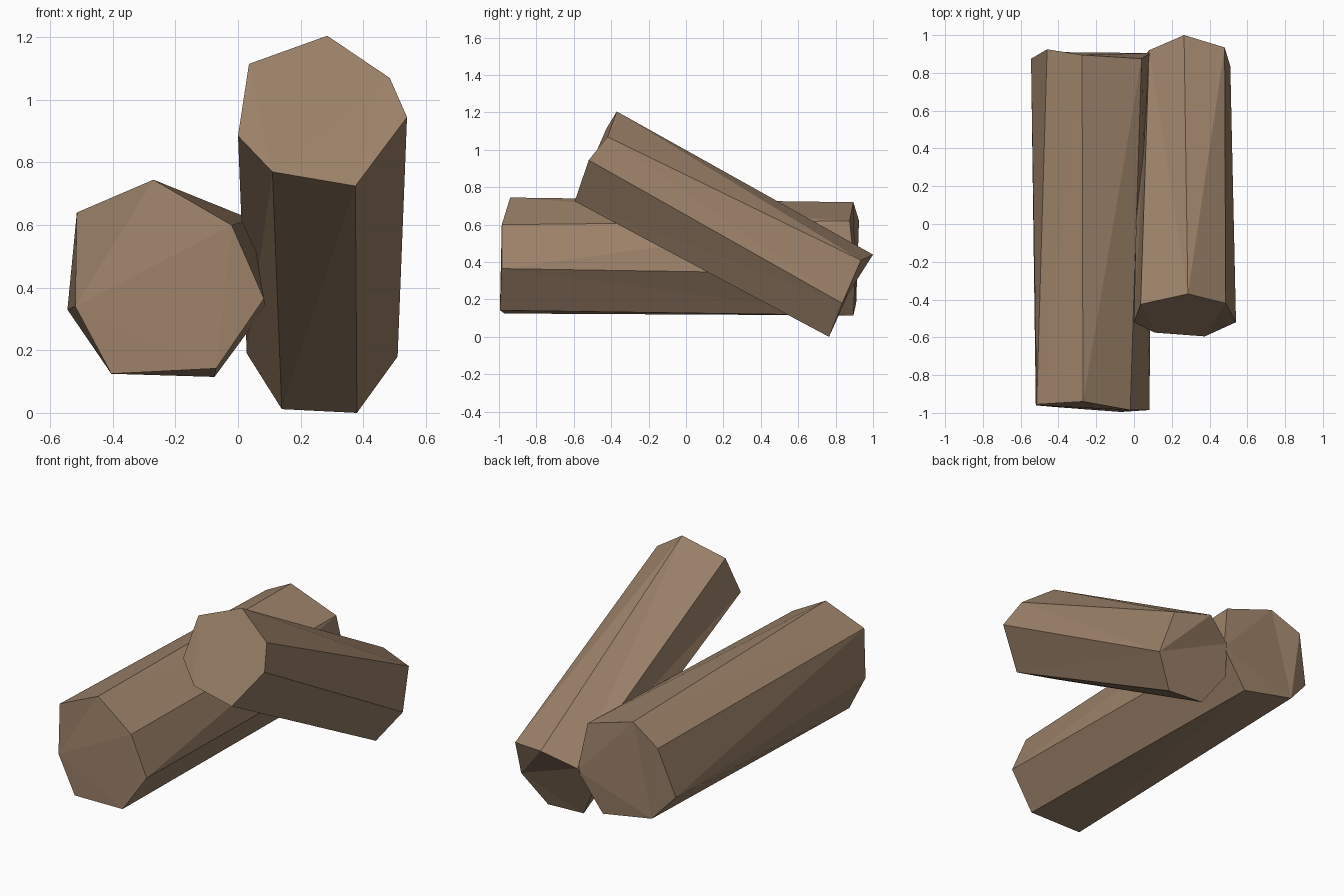
import bpy
import bmesh

default_cube = bpy.data.objects.get("Cube")
if default_cube:
    bpy.data.objects.remove(default_cube, do_unlink=True)

# One brown for both logs
wood = bpy.data.materials.new("brown_wood")
wood.use_nodes = True
wood.diffuse_color = (0.33, 0.22, 0.14, 1)
shader = next(n for n in wood.node_tree.nodes if n.type == "BSDF_PRINCIPLED")
shader.inputs["Base Color"].default_value = wood.diffuse_color
shader.inputs["Roughness"].default_value = 0.9


def make_log(name, front_ring, back_ring):
    """Loft a rough seven-sided log between two hewn end rings."""
    bm = bmesh.new()
    front = [bm.verts.new(p) for p in front_ring]
    back = [bm.verts.new(p) for p in back_ring]
    count = len(front)
    for i in range(count):
        j = (i + 1) % count
        bm.faces.new((front[i], front[j], back[j], back[i]))
    bm.faces.new(front)
    bm.faces.new(back)
    bmesh.ops.recalc_face_normals(bm, faces=bm.faces)
    # Split the slightly twisted faces into flat facets
    bmesh.ops.triangulate(bm, faces=bm.faces, quad_method="SHORT_EDGE")
    mesh = bpy.data.meshes.new(name)
    bm.to_mesh(mesh)
    bm.free()
    mesh.materials.append(wood)
    log = bpy.data.objects.new(name, mesh)
    bpy.context.collection.objects.link(log)
    return log


# Log lying flat; rings run clockwise from the top corner
make_log(
    "lying_log",
    [(-.27, -.94, .745), (-.02, -.985, .6), (.083, -.985, .365),
     (-.07, -.995, .142), (-.405, -.97, .125), (-.52, -.96, .34),
     (-.515, -.955, .64)],
    [(-.275, .895, .72), (.04, .875, .62), (.087, .905, .335),
     (-.075, .895, .115), (-.41, .91, .18), (-.545, .875, .33),
     (-.46, .925, .62)],
)

# Log leaning beside it, raised at the front
make_log(
    "leaning_log",
    [(.285, -.37, 1.205), (.485, -.42, 1.07), (.54, -.52, .945),
     (.375, -.595, .725), (.11, -.575, .77), (0, -.52, .885),
     (.035, -.425, 1.115)],
    [(.265, 1, .44), (.48, .935, .41), (.51, .835, .18),
     (.38, .765, 0), (.14, .77, .012), (.028, .85, .19),
     (.08, .92, .355)],
)
